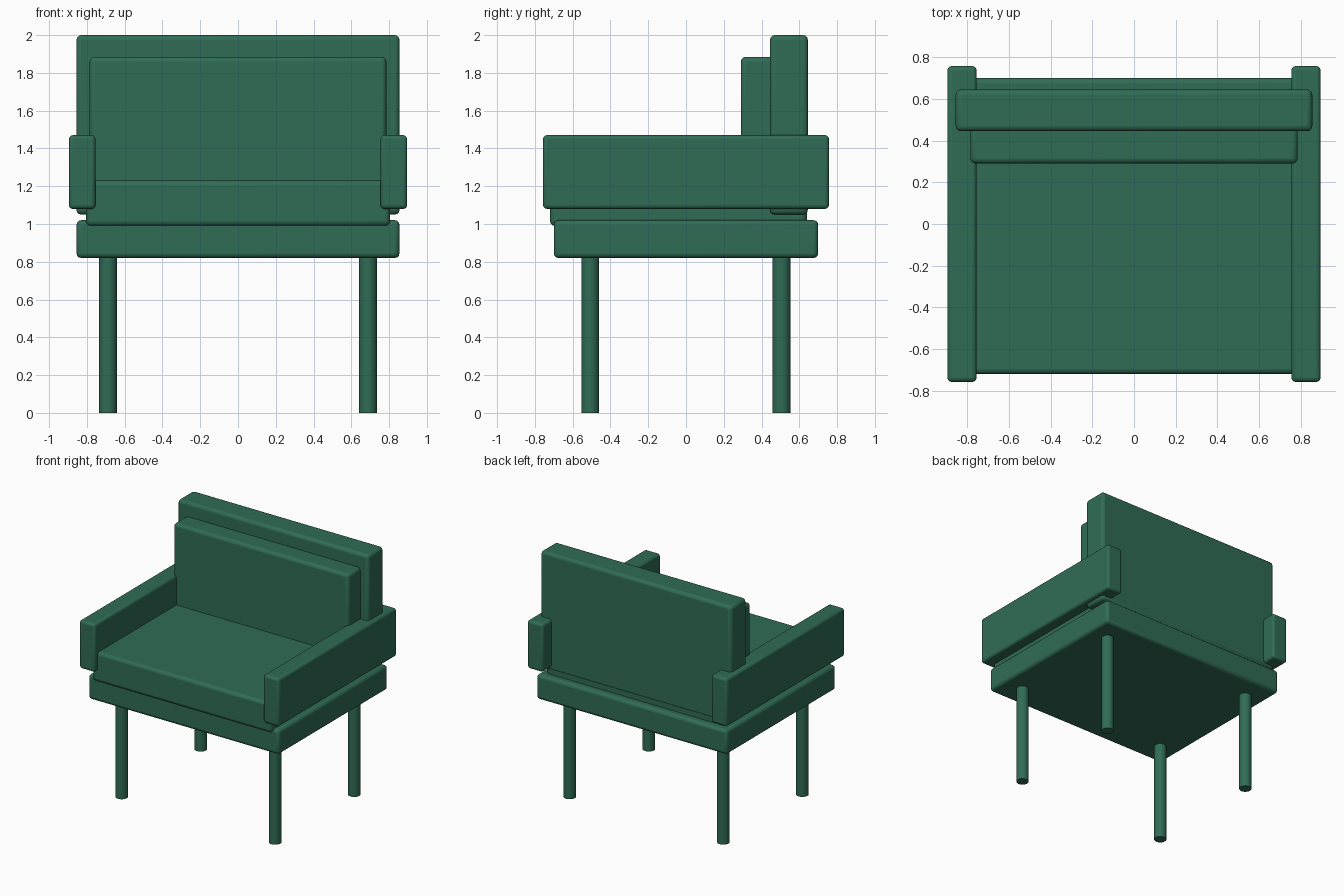
import bpy

if "Cube" in bpy.data.objects:
    bpy.data.objects.remove(bpy.data.objects["Cube"])

green = bpy.data.materials.new("green upholstery")
green.diffuse_color = (0.03, 0.15, 0.092, 1)
green.use_nodes = True
green.node_tree.nodes["Principled BSDF"].inputs["Base Color"].default_value = green.diffuse_color


def finish(obj, name):
    obj.name = name
    obj.data.materials.append(green)
    bpy.ops.object.shade_smooth_by_angle()


def slab(name, x, y, z, radius=0.025):
    """Box with rounded edges, given as (min, max) ranges."""
    ranges = (x, y, z)
    bpy.ops.mesh.primitive_cube_add(size=1, location=[(a + b) / 2 for a, b in ranges])
    obj = bpy.context.object
    obj.scale = [b - a for a, b in ranges]
    bpy.ops.object.transform_apply(location=False, rotation=False, scale=True)
    bevel = obj.modifiers.new("rounded edges", 'BEVEL')
    bevel.width = radius
    bevel.segments = 3
    finish(obj, name)


# Seat and back
slab("seat_base", (-0.855, 0.855), (-0.70, 0.70), (0.82, 1.02))
slab("seat_cushion", (-0.805, 0.805), (-0.72, 0.64), (0.99, 1.23))
slab("backrest", (-0.855, 0.855), (0.445, 0.645), (1.05, 2.0))
slab("back_cushion", (-0.785, 0.785), (0.29, 0.47), (1.19, 1.885))

# Armrests and legs on both sides
for side, s in (("left", -1), ("right", 1)):
    slab(side + "_armrest", sorted((s * 0.755, s * 0.895)), (-0.757, 0.757), (1.08, 1.47), 0.02)
    for end, y in (("front", -0.507), ("back", 0.505)):
        bpy.ops.mesh.primitive_cylinder_add(vertices=24, radius=0.047, depth=0.83,
                                            location=(s * 0.688, y, 0.415))
        finish(bpy.context.object, f"{end}_{side}_leg")
